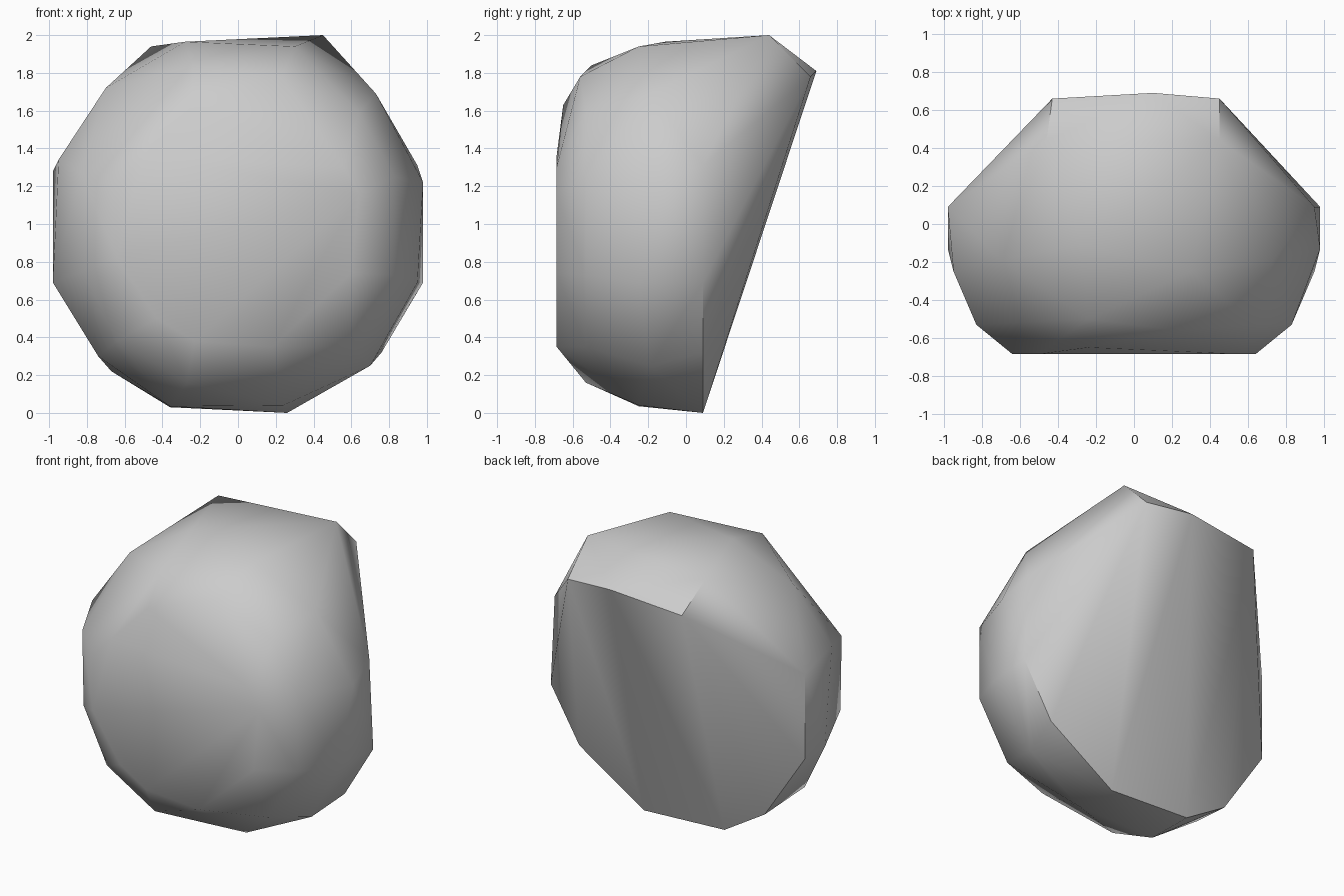
import bpy
import bmesh
import math

# Start clean: remove only the default cube
default_cube = bpy.data.objects.get("Cube")
if default_cube:
    bpy.data.objects.remove(default_cube, do_unlink=True)


def make_material(name, value):
    """One flat grey for the viewport and for renders."""
    material = bpy.data.materials.new(name)
    material.use_nodes = True
    colour = (value, value, value, 1.0)
    material.diffuse_color = colour
    shader = material.node_tree.nodes["Principled BSDF"]
    shader.inputs["Base Color"].default_value = colour
    shader.inputs["Roughness"].default_value = 0.9
    return material


def add_outline(mesh, depth, outline):
    """Place the corners of an (x, z) outline at one depth."""
    for x, z in outline:
        mesh.verts.new((x, depth, z))


def add_corners(mesh, corners):
    """Place single chipped corners that lie between the outlines."""
    for corner in corners:
        mesh.verts.new(corner)


def build_boulder(material):
    mesh = bmesh.new()

    # Flat front facet
    add_outline(mesh, -0.685, [
        (0.64, 1.16), (0.6, 0.74), (0.18, 0.35), (-0.23, 0.38),
        (-0.43, 0.5), (-0.64, 0.82), (-0.64, 1.2), (-0.5, 1.36), (0.56, 1.3),
    ])
    # Chipped rim around the front facet
    add_outline(mesh, -0.53, [
        (0.83, 1.25), (0.83, 0.73), (0.6, 0.35), (-0.27, 0.16),
        (-0.64, 0.38), (-0.82, 0.75), (-0.83, 1.27), (0.64, 1.59),
    ])
    # Shoulder where the stone becomes widest
    add_outline(mesh, -0.25, [
        (0.95, 0.69), (0.24, 0.04), (-0.36, 0.035), (-0.74, 0.3),
        (-0.95, 1.34), (0.3, 1.94),
    ])
    # Widest outline, at the edge of the sloping back
    add_outline(mesh, 0.09, [
        (0.95, 1.31), (0.98, 0.69), (0.76, 0.32), (0.26, 0.0),
        (-0.36, 0.03), (-0.67, 0.22), (-0.98, 0.69), (-0.98, 1.28),
    ])
    # Crest: the slanted facet on top of the back
    add_outline(mesh, 0.44, [(0.45, 2.0), (-0.46, 1.94)])
    add_outline(mesh, 0.66, [(0.45, 1.78), (-0.43, 1.76)])
    # Remaining chips on the top, flanks and underside
    add_corners(mesh, [
        (0.1, 0.69, 1.81), (-0.28, -0.11, 1.965),
        (0.23, -0.56, 1.78), (-0.24, -0.5, 1.84), (-0.24, -0.65, 1.63),
        (0.73, -0.19, 1.69), (-0.7, -0.19, 1.72), (0.7, -0.19, 0.25),
        (0.98, -0.13, 1.22), (-0.98, -0.13, 0.69),
    ])

    # Wrap the corners in a tight skin and drop any that fall inside
    bmesh.ops.convex_hull(mesh, input=mesh.verts[:])
    loose = [vert for vert in mesh.verts if not vert.link_faces]
    bmesh.ops.delete(mesh, geom=loose, context="VERTS")
    # Merge flat neighbouring triangles into clean facets
    bmesh.ops.dissolve_limit(mesh, angle_limit=math.radians(1.5),
                             verts=mesh.verts[:], edges=mesh.edges[:])
    bmesh.ops.recalc_face_normals(mesh, faces=mesh.faces[:])

    data = bpy.data.meshes.new("boulder")
    mesh.to_mesh(data)
    mesh.free()
    data.materials.append(material)
    boulder = bpy.data.objects.new("boulder", data)
    bpy.context.collection.objects.link(boulder)
    return boulder


boulder = build_boulder(make_material("stone_grey", 0.6))

# Soften the shallow facets and keep the broken edges crisp
bpy.ops.object.select_all(action="DESELECT")
boulder.select_set(True)
bpy.context.view_layer.objects.active = boulder
bpy.ops.object.shade_smooth_by_angle(angle=math.radians(40))
